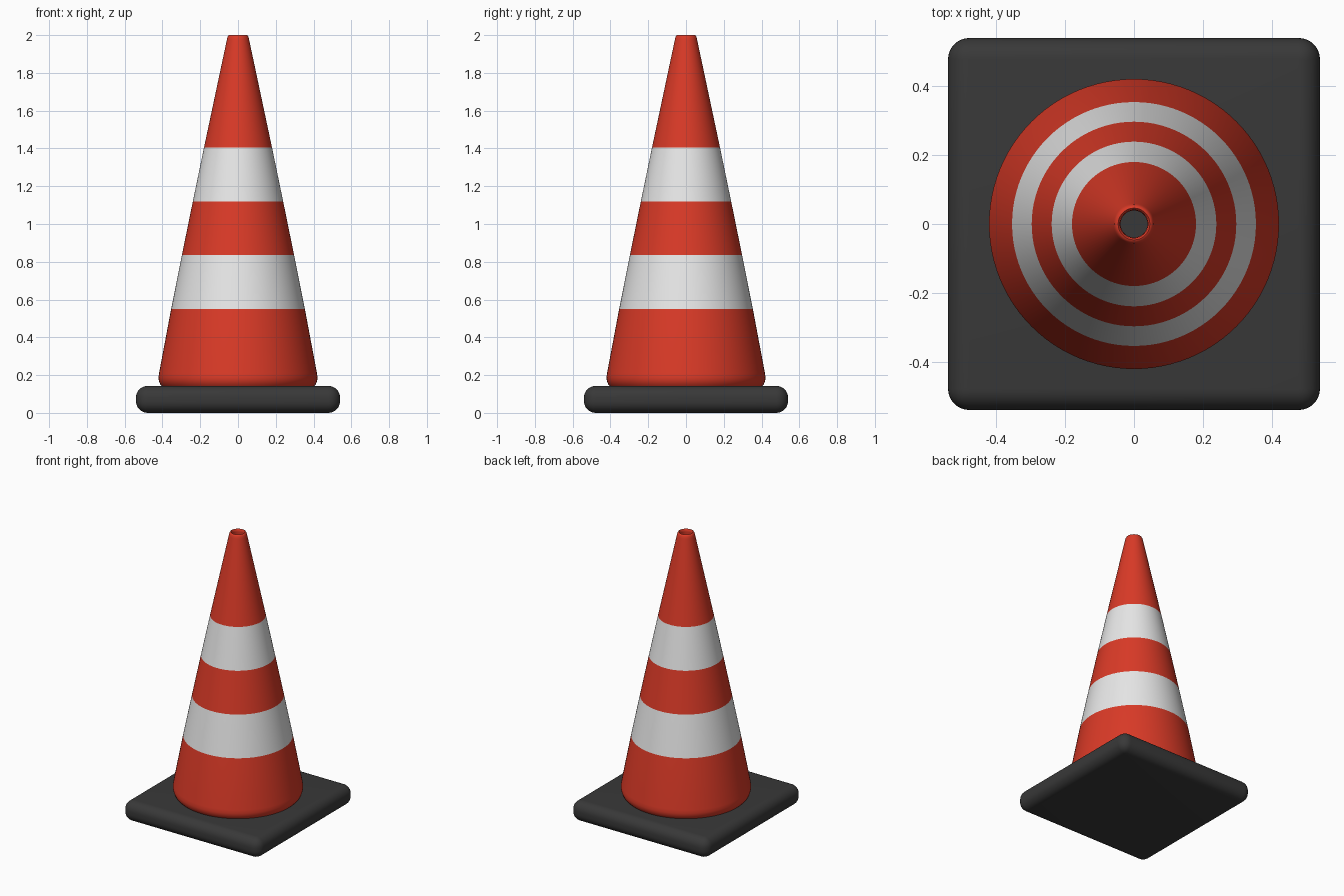
import bpy, bmesh, math

if "Cube" in bpy.data.objects:
    bpy.data.objects.remove(bpy.data.objects["Cube"])


def material(name, rgb):
    m = bpy.data.materials.new(name)
    m.diffuse_color = (*rgb, 1)
    m.use_nodes = True
    m.node_tree.nodes["Principled BSDF"].inputs["Base Color"].default_value = m.diffuse_color
    return m


red = material("orange_red", (0.70, 0.042, 0.02))
white = material("reflective_white", (0.80, 0.80, 0.80))
rubber = material("dark_rubber", (0.04, 0.04, 0.04))


def finish(name, bm, mats, angle):
    bmesh.ops.recalc_face_normals(bm, faces=bm.faces)
    me = bpy.data.meshes.new(name)
    bm.to_mesh(me)
    bm.free()
    ob = bpy.data.objects.new(name, me)
    bpy.context.collection.objects.link(ob)
    for m in mats:
        me.materials.append(m)
    bpy.ops.object.select_all(action='DESELECT')
    bpy.context.view_layer.objects.active = ob
    ob.select_set(True)
    bpy.ops.object.shade_smooth_by_angle(angle=math.radians(angle))
    return ob


# Square rubber base with rounded edges
HALF, HEIGHT = 0.54, 0.143
bm = bmesh.new()
bmesh.ops.create_cube(bm, size=1)
for v in bm.verts:
    v.co = (v.co.x * 2 * HALF, v.co.y * 2 * HALF, (v.co.z + 0.5) * HEIGHT)
bmesh.ops.bevel(bm, geom=bm.edges[:], offset=0.062, segments=8,
                profile=0.5, affect='EDGES')
finish("base", bm, [rubber], 40)

# Hollow cone: outer wall, rounded lip, inner wall
bands = [(0.55, 0.835), (1.12, 1.405)]
profile = [(0.402, 0.14), (0.412, 0.152), (0.419, 0.17), (0.421, 0.187),
           (0.418, 0.21), (0.354, 0.55), (0.297, 0.835), (0.239, 1.12),
           (0.180, 1.405), (0.059, 1.975), (0.056, 1.99), (0.051, 1.998),
           (0.046, 2.0), (0.041, 1.995), (0.039, 1.98), (0.16, 1.405),
           (0.39, 0.19), (0.385, 0.14)]
SIDES = 96
bm = bmesh.new()
rings = []
for r, z in profile:
    rings.append([bm.verts.new((r * math.cos(2 * math.pi * i / SIDES),
                                r * math.sin(2 * math.pi * i / SIDES), z))
                  for i in range(SIDES)])
for k, a in enumerate(rings):
    b = rings[(k + 1) % len(rings)]
    (r0, z0), (r1, z1) = profile[k], profile[(k + 1) % len(profile)]
    # white bands only on the rising outer wall
    striped = z1 > z0 and any(lo < (z0 + z1) / 2 < hi for lo, hi in bands)
    for i in range(SIDES):
        j = (i + 1) % SIDES
        f = bm.faces.new((a[i], a[j], b[j], b[i]))
        f.material_index = 1 if striped else 0
finish("cone", bm, [red, white], 50)
